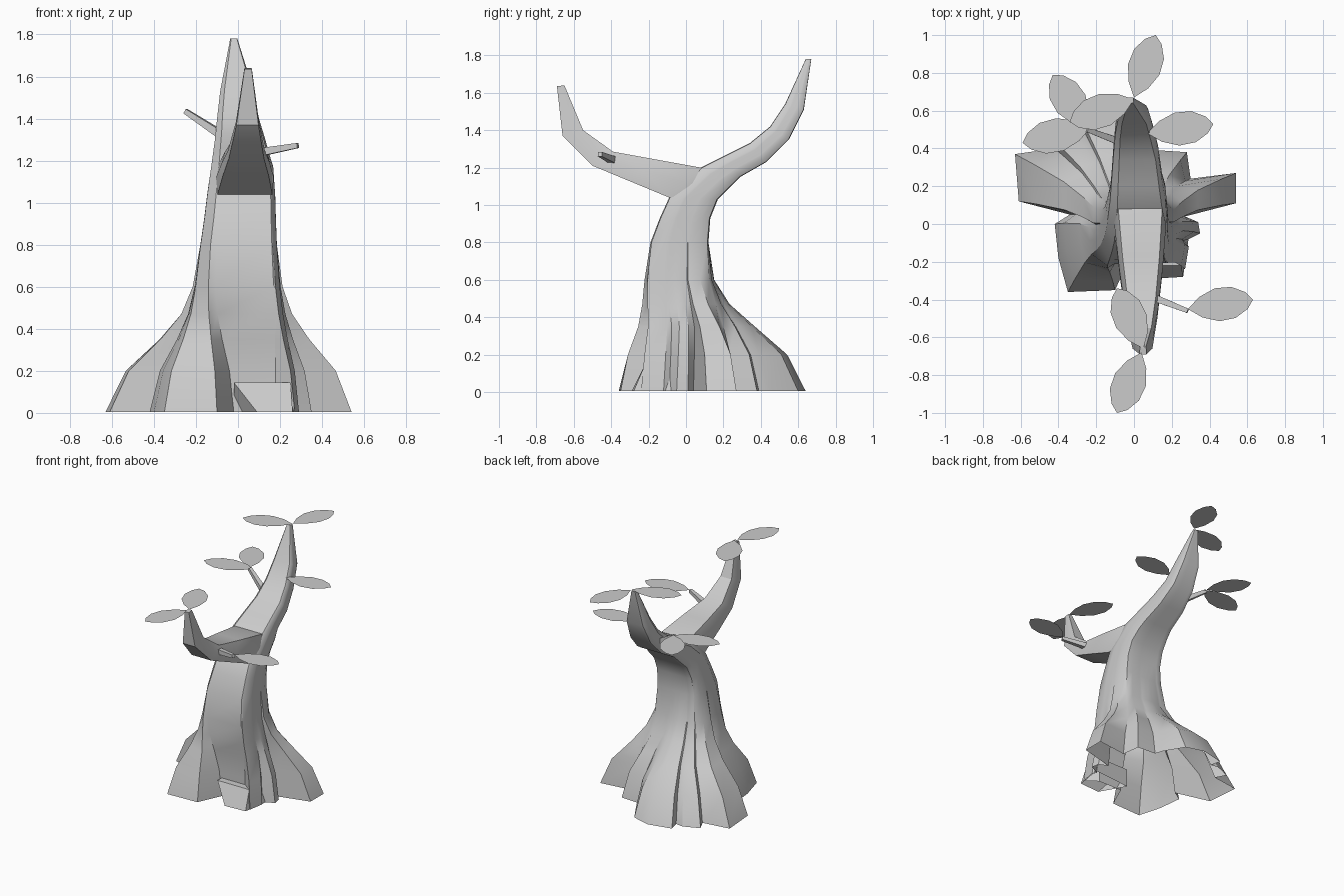
import bpy, bmesh, math
from mathutils import Vector

cube = bpy.data.objects.get("Cube")
if cube:
    bpy.data.objects.remove(cube, do_unlink=True)

grey = bpy.data.materials.new("plain grey")
grey.use_nodes = True
colour = (0.6, 0.6, 0.6, 1)
grey.diffuse_color = colour
grey.node_tree.nodes["Principled BSDF"].inputs["Base Color"].default_value = colour


def finish(name, bm, smooth=True):
    """Turn a bmesh into a named object."""
    mesh = bpy.data.meshes.new(name)
    bm.to_mesh(mesh)
    bm.free()
    mesh.materials.append(grey)
    obj = bpy.data.objects.new(name, mesh)
    bpy.context.collection.objects.link(obj)
    if smooth:
        bpy.ops.object.select_all(action="DESELECT")
        obj.select_set(True)
        bpy.context.view_layer.objects.active = obj
        bpy.ops.object.shade_smooth_by_angle(angle=math.radians(28))


def loft(name, rings, cap_start=True, smooth=True):
    """Skin a list of equal-length point rings."""
    bm = bmesh.new()
    loops = [[bm.verts.new(p) for p in ring] for ring in rings]
    n = len(loops[0])
    for a, b in zip(loops, loops[1:]):
        for i in range(n):
            j = (i + 1) % n
            bm.faces.new((a[i], a[j], b[j], b[i]))
    bm.faces.new(loops[-1])
    if cap_start:
        bm.faces.new(loops[0])
    bmesh.ops.recalc_face_normals(bm, faces=bm.faces)
    finish(name, bm, smooth)


# Trunk: root outline on the ground blends into a core with flat front and back,
# which tilts over and carries on as the back branch
roots = [
    (-.10, -.35), (-.02, -.17), (.18, -.17), (.27, -.24),
    (.29, -.12), (.27, -.09), (.35, -.05), (.34, .01), (.27, .04),
    (.54, .11), (.54, .27), (.30, .24), (.28, .38), (.13, .39),
    (.11, .45), (.02, .60), (-.12, .64),
    (-.30, .60), (-.28, .52), (-.34, .53), (-.46, .48), (-.42, .40),
    (-.63, .37), (-.61, .12), (-.34, .05), (-.42, .0), (-.40, -.18),
    (-.35, -.36)]
# root flare, front y and z, back y and z, centre x, half width
levels = [
    (1, -.14, .005, .20, .005, 0, .2), (.78, -.17, .2, .19, .2, 0, .2),
    (.41, -.19, .35, .18, .35, 0, .2), (.17, -.21, .47, .15, .47, 0, .2),
    (.05, -.215, .6, .125, .6, 0, .195), (0, -.19, .8, .12, .8, .003, .182),
    (0, -.14, .93, .13, .93, .01, .17), (0, -.09, 1.04, .17, 1.03, .015, .162),
    (0, .08, 1.2, .24, 1.1, .02, .148), (0, .20, 1.26, .29, 1.15, .015, .135),
    (0, .34, 1.33, .43, 1.23, .01, .12), (0, .45, 1.42, .55, 1.35, 0, .1),
    (0, .53, 1.54, .63, 1.51, -.005, .08), (0, .64, 1.78, .67, 1.78, -.02, .017)]


def core_direction(x, y):
    """Place of a root point on the unit core: across, and back (1) to front (-1)."""
    dx, dy = x - .02, y + .02
    if dx < 0 and dy < 0:
        dx *= 2.2
    angle = math.atan2(dy, dx)
    c, s = math.cos(angle), math.sin(angle)
    r = (c ** 4 + s ** 4) ** -.25
    return r * c, max(-1, min(1, r * s / .84))


trunk_rings = []
for flare, fy, fz, by, bz, mid, half in levels:
    ring = []
    for x, y in roots:
        across, depth = core_direction(x, y)
        t = (depth + 1) / 2
        core = Vector((mid + half * across, fy + (by - fy) * t, fz + (bz - fz) * t))
        ring.append(core.lerp((x, y, core.z), flare))
    trunk_rings.append(ring)
loft("trunk_with_back_branch", trunk_rings, cap_start=False)

# Small root in front
loft("front_root", [
    [(.09, -.29, .005), (.26, -.28, .005), (.29, -.07, .005), (-.02, -.1, .005)],
    [(-.02, -.22, .145), (.25, -.22, .145), (.24, -.1, .145), (-.02, -.1, .145)]],
    cap_start=False, smooth=False)

# Front branch: six-sided sections between a lower and an upper side line
branch_rings = []
for ly, lz, uy, uz, x, w in [
        (.10, 1.06, .12, 1.18, .02, .13), (-.09, 1.04, .08, 1.2, .033, .137),
        (-.30, 1.127, -.17, 1.245, .037, .115),
        (-.50, 1.21, -.39, 1.285, .04, .088), (-.66, 1.37, -.55, 1.40, .045, .055),
        (-.69, 1.635, -.65, 1.64, .048, .018)]:
    branch_rings.append([
        (x + side * w, ly + (uy - ly) * t, lz + (uz - lz) * t)
        for side, t in ((-.95, 0), (.95, 0), (1, .5), (.85, 1), (-.85, 1), (-1, .5))])
loft("front_branch", branch_rings)


# Twigs: tapered four-sided sticks
def twig(name, start, end):
    a, b = Vector(start), Vector(end)
    side = (b - a).cross((0, 0, 1)).normalized()
    up = side.cross(b - a).normalized()
    loft(name, [[p + (side * i + up * j) * r
                 for i, j in ((-1, -1), (1, -1), (1, 1), (-1, 1))]
                for p, r in ((a, .02), (b, .012))], smooth=False)


twig("front_twig", (.08, -.38, 1.235), (.285, -.46, 1.272))
twig("back_twig", (-.06, .43, 1.31), (-.25, .5, 1.435))


# Leaves: flat pointed ovals, given by stem and tip
def leaf(name, z, x0, y0, x1, y1):
    stem, tip = Vector((x0, y0, z)), Vector((x1, y1, z))
    across = Vector((y0 - y1, x1 - x0, 0)).normalized()
    outline = ((.2, .055), (.45, .088), (.7, .083), (.9, .045))
    points = [stem]
    points += [stem.lerp(tip, t) - across * w for t, w in outline]
    points.append(tip)
    points += [stem.lerp(tip, t) + across * w for t, w in reversed(outline)]
    bm = bmesh.new()
    bm.faces.new([bm.verts.new(p) for p in points])
    finish(name, bm, smooth=False)


leaf("back_tip_leaf_rear", 1.785, 0, .67, .115, 1.0)
leaf("back_tip_leaf_side", 1.785, 0, .66, -.34, .54)
leaf("back_branch_leaf", 1.46, .07, .48, .42, .53)
leaf("back_twig_leaf_rear", 1.445, -.25, .51, -.43, .79)
leaf("back_twig_leaf_side", 1.435, -.23, .51, -.59, .43)
leaf("front_twig_leaf", 1.28, .285, -.45, .63, -.4)
leaf("front_tip_leaf_inner", 1.645, .05, -.66, -.09, -.34)
leaf("front_tip_leaf_outer", 1.645, .04, -.68, -.09, -1.0)
